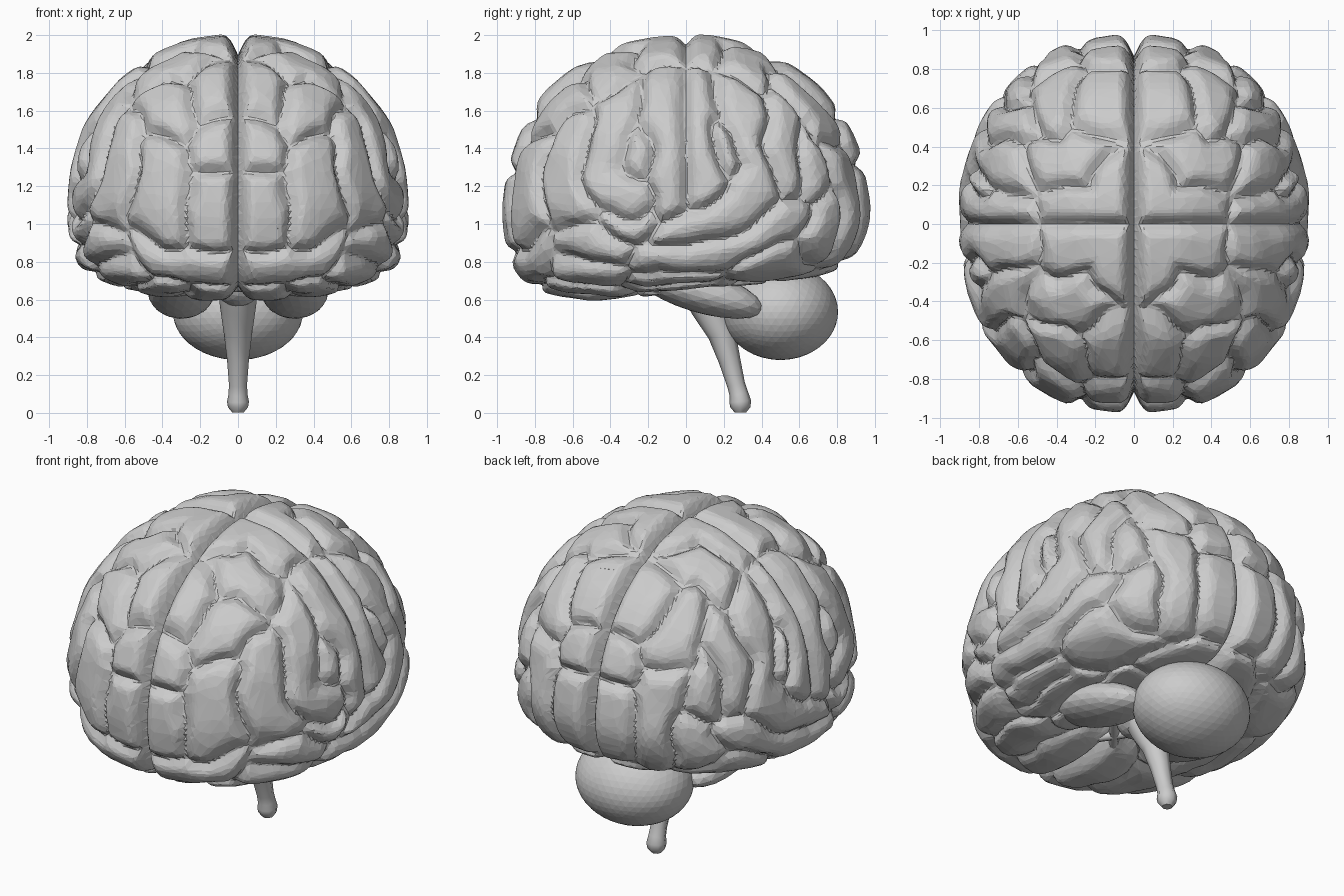
import bpy, bmesh, math
from mathutils import Vector, Matrix, noise
from mathutils.bvhtree import BVHTree
from mathutils.kdtree import KDTree

if "Cube" in bpy.data.objects:
    bpy.data.objects.remove(bpy.data.objects["Cube"])

CENTRE = Vector((0, 0, 1.05))


def add_object(name, bm, mirror=False, ratio=None):
    mesh = bpy.data.meshes.new(name)
    bm.to_mesh(mesh)
    bm.free()
    ob = bpy.data.objects.new(name, mesh)
    bpy.context.collection.objects.link(ob)
    if mirror:
        m = ob.modifiers.new("mirror", 'MIRROR')
        m.merge_threshold = 0.002
    if ratio:
        s = ob.modifiers.new("soften", 'SMOOTH')
        s.factor, s.iterations = 0.5, 3
        ob.modifiers.new("facets", 'DECIMATE').ratio = ratio
    return ob


def blob(name, centre, radii, tilt=0, mirror=False, subdiv=4):
    bm = bmesh.new()
    mat = (Matrix.Translation(centre) @ Matrix.Rotation(math.radians(tilt), 4, 'X')
           @ Matrix.Diagonal((*radii, 1)))
    bmesh.ops.create_icosphere(bm, subdivisions=subdiv, radius=1, matrix=mat)
    return add_object(name, bm, mirror)


def tube(name, points):
    cu = bpy.data.curves.new(name, 'CURVE')
    cu.dimensions = '3D'
    cu.bevel_depth = 1
    cu.bevel_resolution = 2
    cu.use_fill_caps = True
    sp = cu.splines.new('POLY')
    sp.points.add(len(points) - 1)
    for p, (x, y, z, r) in zip(sp.points, points):
        p.co = (x, y, z, 1)
        p.radius = r
    ob = bpy.data.objects.new(name, cu)
    bpy.context.collection.objects.link(ob)
    return ob


# Smooth outer envelope of one cerebral hemisphere
def envelope(d):
    low = max(0, min(1, -d.z * 3))
    p = 2.15 + 1.25 * low
    c = 0.955 if d.z >= 0 else 0.425 - 0.06 * d.y
    rho = (abs(d.x / 0.91) ** 2.2 + abs(d.y / 0.975) ** 2.2) ** (1 / 2.2)
    q = d / ((rho ** p + abs(d.z / c) ** p) ** (1 / p))
    if q.z < -0.1:
        q.z += 0.12 * math.exp(-(q.x / 0.25) ** 2 - ((q.y - 0.1) / 0.3) ** 2)
    return CENTRE + q


bm = bmesh.new()
bmesh.ops.create_icosphere(bm, subdivisions=7, radius=1)
bmesh.ops.bisect_plane(bm, geom=bm.verts[:] + bm.edges[:] + bm.faces[:],
                       plane_co=(0, 0, 0), plane_no=(1, 0, 0), clear_inner=True)
for v in bm.verts:
    v.co = envelope(v.co.normalized())
bm.normal_update()
bvh = BVHTree.FromBMesh(bm)

# Centre lines of the folds: drawn in a view and projected on the envelope
VIEWS = {
    'R': lambda a, b: (Vector((3, a, b)), Vector((-1, 0, 0))),
    'F': lambda a, b: (Vector((a, -3, b)), Vector((0, 1, 0))),
    'B': lambda a, b: (Vector((a, 3, b)), Vector((0, -1, 0))),
    'T': lambda a, b: (Vector((a, b, 4)), Vector((0, 0, -1))),
    'U': lambda a, b: (Vector((a, b, -2)), Vector((0, 0, 1))),
}
folds = [
    # frontal side
    ('R', (-.1, 1.75), (-.1, 1.12)),
    ('R', (-.24, 1.42), (-.3, 1.36)),
    ('R', (-.32, 1.76), (-.44, 1.5), (-.4, 1.25), (-.33, 1.14)),
    ('R', (-.62, 1.5), (-.64, 1.05)), ('R', (-.37, .97), (-.25, .99)),
    ('R', (-.6, .87), (-.4, .84)), ('R', (-.6, .72), (-.4, .71)),
    # parietal and temporal side
    ('R', (.1, 1.75), (.11, 1.16)), ('R', (.25, 1.45), (.25, 1.32)),
    ('R', (-.14, .92), (.1, .98), (.3, 1.08), (.4, 1.28), (.34, 1.6), (.26, 1.74)),
    ('R', (-.2, .79), (.1, .81), (.35, .92), (.55, 1.05)),
    ('R', (-.2, .67), (.12, .69)), ('R', (.53, 1.6), (.56, 1.3)),
    ('R', (.7, 1.38), (.68, 1.25)), ('R', (.74, 1.08), (.73, .88)),
    ('R', (.32, .73), (.65, .75)),
    # orbital and underside
    ('F', (.13, .74), (.32, .74), (.45, .77)),
    ('U', (.15, -.65), (.15, -.4)), ('U', (.38, -.62), (.4, -.4)),
    ('U', (.32, -.2), (.38, .3)), ('U', (.6, -.2), (.62, .2)),
    ('U', (.3, .6), (.15, .7)),
]
# folds repeated at front and back
for view, s in (('F', -1), ('B', 1)):
    folds += [
        (view, (.13, 1.42), (.14, 1.47)), (view, (.14, .95), (.14, 1.18)),
        (view, (.38, .95), (.42, 1.35)), (view, (.15, 1.68), (.18, 1.8)),
        (view, (.4, 1.55), (.42, 1.68)),
        ('T', (.14, s * .3), (.14, s * .13), (.38, s * .13)),
        ('T', (.52, s * .36), (.33, s * .36), (.26, s * .48)),
    ]

samples = []
for i, (view, *pts) in enumerate(folds):
    for a, b in zip(pts, pts[1:]):
        n = max(2, int(math.dist(a, b) / 0.025))
        for k in range(n + 1):
            t = k / n
            hit = bvh.ray_cast(*VIEWS[view](a[0] + (b[0] - a[0]) * t, a[1] + (b[1] - a[1]) * t))[0]
            if hit:
                samples.append((hit, i))
tree = KDTree(len(samples))
for n, (co, i) in enumerate(samples):
    tree.insert(co, n)
tree.balance()

# Carve rounded creases where two folds meet, plus the long midline fissure
for v in bm.verts:
    p = v.co.copy()
    calm = min(1, abs(p.y) / 0.15)
    q = p + (noise.noise_vector(p * 2.6) * 0.1 + noise.noise_vector(p * 6) * 0.025) * calm
    near = tree.find_n(q, 60)
    first = samples[near[0][1]][1]
    second = next((d for _, n, d in near if samples[n][1] != first), 9)
    t = min(1, (second - near[0][2]) / 0.17)
    depth = 0.062 * (1 - t) ** 2.3
    fissure = 0.12 * (1 - min(1, p.x / 0.09)) ** 2.2
    depth = max(depth, fissure) + 0.014 * noise.noise(p * 5) * min(1, p.x * 10)
    v.co = p - (p - CENTRE).normalized() * depth
    if v.co.x < 0.001:
        v.co.x = 0
add_object("cerebrum", bm, mirror=True, ratio=0.2)

# Inner temporal lobes under the cerebrum
blob("inner_temporal_lobe", (.3, .06, .65), (.18, .36, .115), tilt=-17, mirror=True, subdiv=3)

# Cerebellum
blob("cerebellum", (0, .5, .535), (.345, .305, .255))

# Brain stem with its upper swelling
blob("pons", (0, .06, .68), (.12, .16, .12), subdiv=3)
tube("brain_stem", [(0, .06, .7, .11), (0, .12, .56, .095), (0, .19, .42, .075),
                    (0, .23, .28, .058), (0, .265, .15, .048), (0, .28, .1, .05),
                    (0, .287, .06, .058), (0, .288, .03, .053), (0, .288, .002, .03)])

# Crossed nerves below the brain
for s in (-1, 1):
    tube("nerve", [(s * .1, -.3, .66, .025), (0, -.17, .67, .03), (-s * .12, -.03, .68, .025)])
